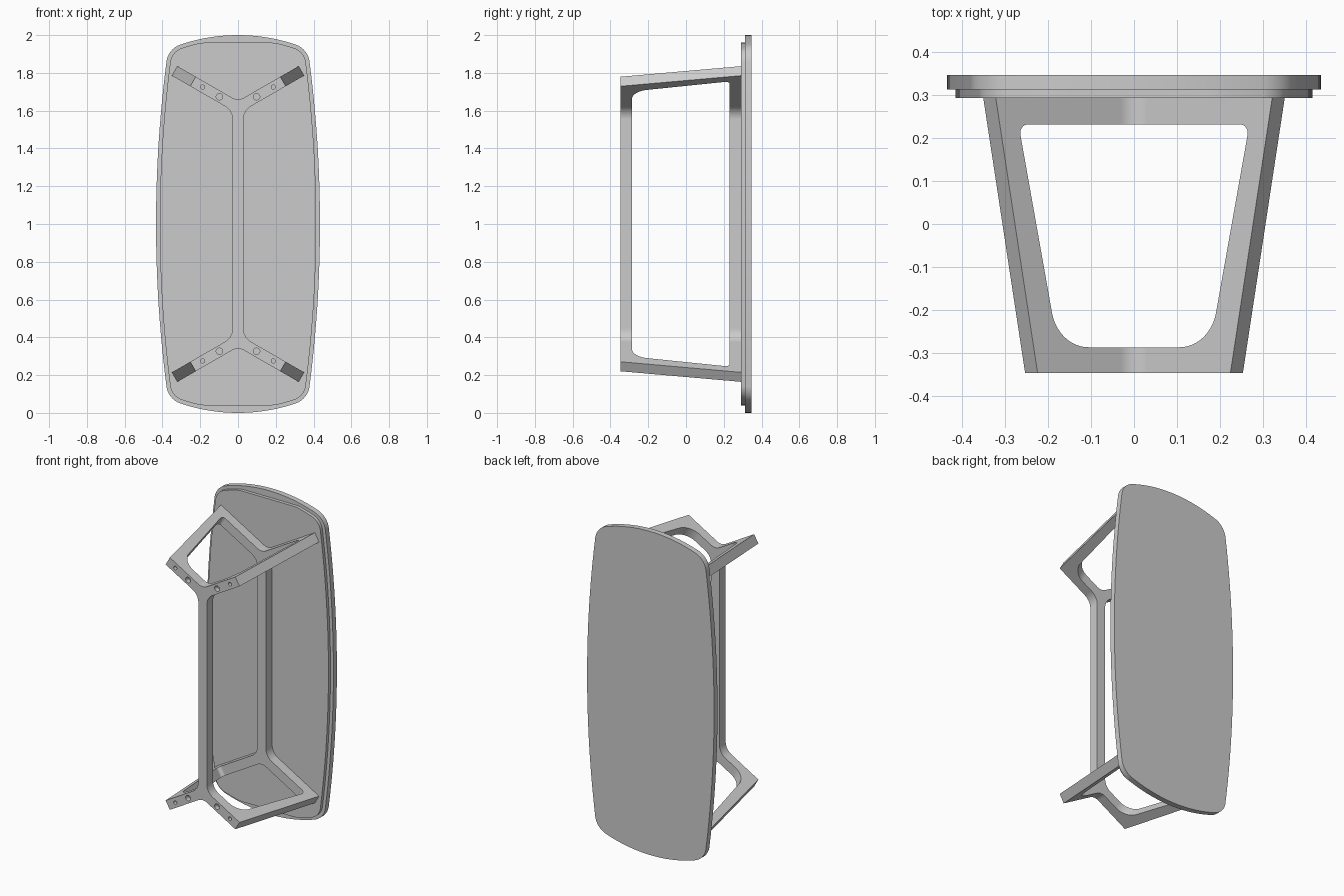
import bpy, bmesh, math
from mathutils import Vector
from mathutils.geometry import intersect_sphere_sphere_2d

cube = bpy.data.objects.get("Cube")
if cube:
    bpy.data.objects.remove(cube, do_unlink=True)

grey = bpy.data.materials.new("light_grey")
grey.use_nodes = True
grey.diffuse_color = (0.6, 0.6, 0.6, 1)
grey.node_tree.nodes["Principled BSDF"].inputs["Base Color"].default_value = (0.6, 0.6, 0.6, 1)


def arc(centre, r, a, b, n):
    return [(centre[0] + r * math.cos(a + (b - a) * i / n),
             centre[1] + r * math.sin(a + (b - a) * i / n)) for i in range(n + 1)]


def fillet(prev, corner, nxt, r, n=12):
    """Arc that rounds one corner of an outline."""
    p = Vector(corner)
    u = (Vector(prev) - p).normalized()
    v = (Vector(nxt) - p).normalized()
    half = u.angle(v) / 2
    c = p + (u + v).normalized() * (r / math.sin(half))
    s = p + u * (r / math.tan(half)) - c
    e = p + v * (r / math.tan(half)) - c
    a, b = math.atan2(s.y, s.x), math.atan2(e.y, e.x)
    b = a + (b - a + math.pi) % math.tau - math.pi
    return arc(c, r, a, b, n)


def prism(name, outlines, place, lo, hi):
    """Extrude flat outlines between two depths; place maps (u, v, depth) to space."""
    bm = bmesh.new()
    for pts in outlines:
        a = [bm.verts.new(place(u, v, lo)) for u, v in pts]
        b = [bm.verts.new(place(u, v, hi)) for u, v in pts]
        bm.faces.new(a)
        bm.faces.new(b[::-1])
        for i in range(len(a)):
            j = (i + 1) % len(a)
            bm.faces.new((a[i], b[i], b[j], a[j]))
    bmesh.ops.recalc_face_normals(bm, faces=bm.faces)
    mesh = bpy.data.meshes.new(name)
    bm.to_mesh(mesh)
    bm.free()
    mesh.materials.append(grey)
    ob = bpy.data.objects.new(name, mesh)
    bpy.context.collection.objects.link(ob)
    ob.location.z = 1
    return ob


def activate(ob):
    bpy.ops.object.select_all(action='DESELECT')
    ob.select_set(True)
    bpy.context.view_layer.objects.active = ob


def boolean(ob, cutter, operation):
    activate(ob)
    mod = ob.modifiers.new("cut", 'BOOLEAN')
    mod.object, mod.operation, mod.solver = cutter, operation, 'EXACT'
    bpy.ops.object.modifier_apply(modifier=mod.name)
    bpy.data.objects.remove(cutter, do_unlink=True)


def smooth(ob):
    activate(ob)
    bpy.ops.object.shade_smooth_by_angle(angle=math.radians(30))
    ob.modifiers.new("even_shading", 'WEIGHTED_NORMAL').keep_sharp = True


def upright(u, v, depth):
    return (u, depth, v)


# Tabletop and the thinner panel beneath it: bowed sides, bowed ends, round corners
SIDE_R, END_R, CORNER_R = 6.7, 0.95, 0.11
side_c, end_c = Vector((0.434 - SIDE_R, 0)), Vector((0, 1 - END_R))
hits = intersect_sphere_sphere_2d(side_c, SIDE_R - CORNER_R, end_c, END_R - CORNER_R)
corner_c = max(hits, key=lambda p: p.x + p.y)


def top_outline(inset, limit):
    a1 = math.atan2(*(corner_c - side_c).yx)
    a2 = math.atan2(*(corner_c - end_c).yx)
    q = arc(side_c, SIDE_R - inset, 0, a1, 12)
    q += arc(corner_c, CORNER_R - inset, a1, a2, 12)[1:]
    q += arc(end_c, END_R - inset, a2, math.pi / 2, 12)[1:]
    q = [(x, min(z, limit)) for x, z in q]
    half = q + [(-x, z) for x, z in q[-2::-1]]
    return half + [(x, -z) for x, z in half[-2:0:-1]]


smooth(prism("tabletop", [top_outline(0, 1)], upright, 0.312, 0.346))
smooth(prism("under_panel", [top_outline(0.02, 0.96)], upright, 0.292, 0.312))

# Base frame: one quarter, seen from the front, is half a rail with one splayed arm
HUB, W, ANG = 0.617, 0.029, math.radians(30)
C, S = math.cos(ANG), math.sin(ANG)


def along_arm(d, y, n):
    return (d * C - n * S, y, HUB + d * S + n * C)


def arm_xz(d, n):
    x, _, z = along_arm(d, 0, n)
    return (x, z)


inner = (W, HUB - W / C + W * math.tan(ANG))
vee_r = 0.06
vee_c = (0, HUB + W / C + vee_r / C)
plan = [(W, -0.05)] + fillet((W, 0), inner, arm_xz(0.5, -W), 0.08)
plan += [arm_xz(0.5, -W), arm_xz(0.5, W)]
plan += arc(vee_c, vee_r, math.radians(-60), math.radians(-100), 12)
plan.append((plan[-1][0], -0.05))
frame = prism("base_frame", [plan], upright, -0.5, 0.5)

# Side profile of the frame: floor rail, sloping leg, upper rail and rounded opening
low, high = (0.22, -0.286), (0.326, 0.231)
profile = [(-1, -0.346), (0.275, -0.346), (0.387, 0.292), (-1, 0.292), (-1, high[1])]
profile += fillet((-1, high[1]), high, low, 0.02, 8)
profile += fillet(high, low, (-1, low[1]), 0.1, 16)
profile.append((-1, low[1]))
boolean(frame, prism("side_profile", [profile], along_arm, -1, 1), 'INTERSECT')

# Bolt holes in the outer face of each arm
holes = [arc(arm_xz(d, 0), r, 0, math.tau * 23 / 24, 23)
         for d, r in ((0.114, 0.017), (0.216, 0.011))]
boolean(frame, prism("hole_cutter", holes, upright, -0.4, -0.316), 'DIFFERENCE')

# Trim at the centre planes and mirror to the full frame
bm = bmesh.new()
bm.from_mesh(frame.data)
for axis in ((1, 0, 0), (0, 0, 1)):
    bmesh.ops.bisect_plane(bm, geom=bm.verts[:] + bm.edges[:] + bm.faces[:],
                           plane_co=(0, 0, 0), plane_no=axis, clear_inner=True)
bm.to_mesh(frame.data)
bm.free()
mirror = frame.modifiers.new("mirror", 'MIRROR')
mirror.use_axis = (True, False, True)
activate(frame)
bpy.ops.object.modifier_apply(modifier=mirror.name)
smooth(frame)
